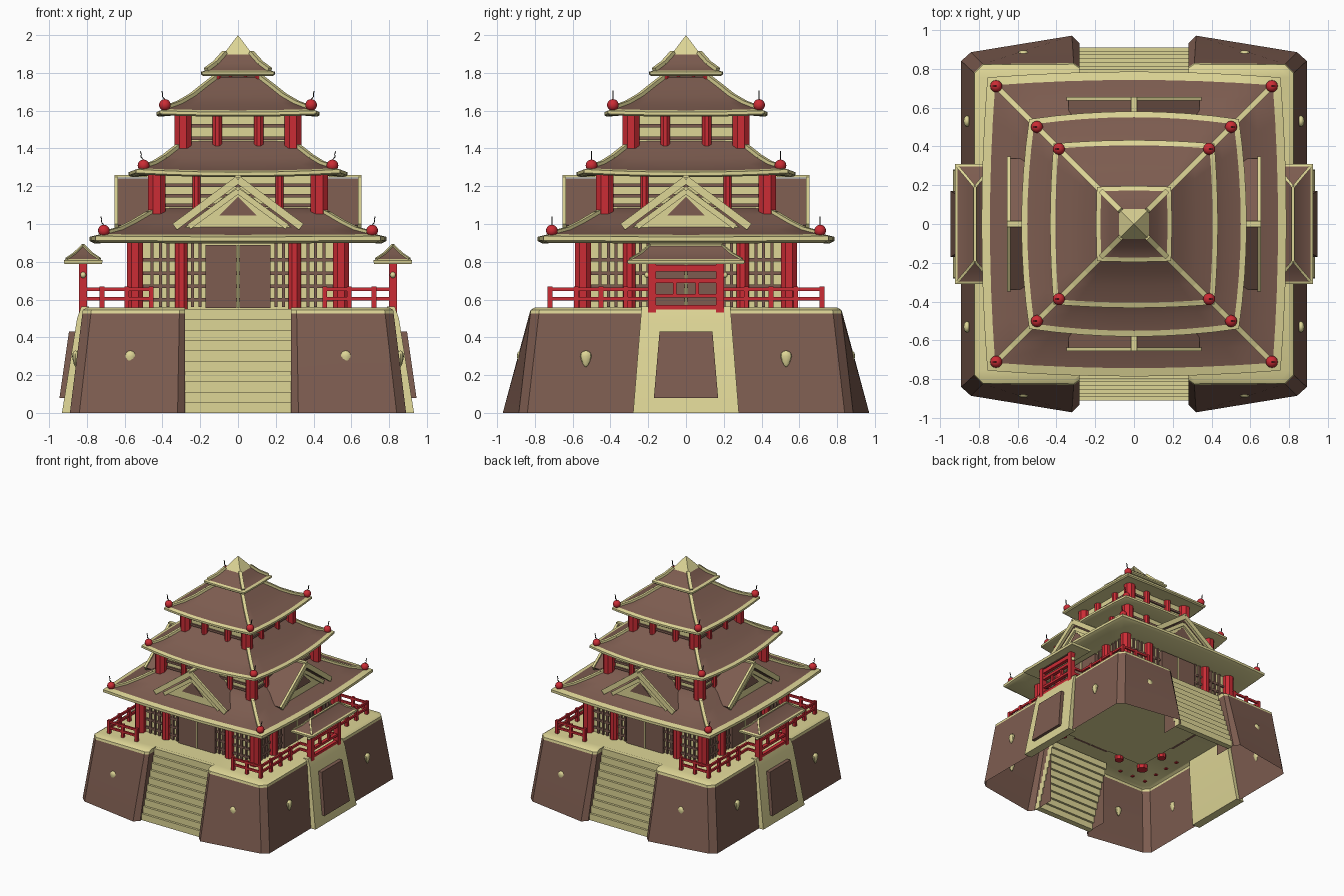
import bpy, bmesh, math
from mathutils import Vector, Matrix

if "Cube" in bpy.data.objects:
    bpy.data.objects.remove(bpy.data.objects["Cube"])

def material(name, rgb):
    m = bpy.data.materials.new(name)
    m.diffuse_color = (*rgb, 1)
    m.use_nodes = True
    m.node_tree.nodes["Principled BSDF"].inputs["Base Color"].default_value = m.diffuse_color
    return m

BROWN = material("brown", (0.205, 0.108, 0.08))
CREAM = material("cream", (0.73, 0.67, 0.305))
RED = material("red", (0.60, 0.025, 0.035))
BLACK = material("black", (0.02, 0.02, 0.02))

def finish(name, bm, mats, mirror="", angle=30):
    bmesh.ops.recalc_face_normals(bm, faces=bm.faces)
    me = bpy.data.meshes.new(name)
    bm.to_mesh(me)
    bm.free()
    for m in mats:
        me.materials.append(m)
    me.shade_smooth()
    me.set_sharp_from_angle(angle=math.radians(angle))
    ob = bpy.data.objects.new(name, me)
    bpy.context.collection.objects.link(ob)
    if mirror:
        mod = ob.modifiers.new("mirror", 'MIRROR')
        mod.use_axis = ("x" in mirror, "y" in mirror, False)
        mod.use_mirror_merge = False
    return ob

def bar(bm, p, q, w, h):
    """Box from p to q, w wide sideways and h thick."""
    p, q = Vector(p), Vector(q)
    x = (q - p).normalized()
    ref = Vector((0, 0, 1)) if abs(x.z) < .99 else Vector((0, 1, 0))
    y = ref.cross(x).normalized()
    z = x.cross(y)
    M = Matrix((x * (q - p).length, y * w, z * h)).transposed().to_4x4()
    M.translation = (p + q) / 2
    bmesh.ops.create_cube(bm, size=1, matrix=M)

def pillar(bm, x, y, z0, z1, r):
    M = Matrix.Translation((x, y, (z0 + z1) / 2)) @ Matrix.Rotation(math.pi / 8, 4, 'Z')
    bmesh.ops.create_cone(bm, cap_ends=True, segments=8, radius1=r * 1.08, radius2=r * 1.08,
                          depth=z1 - z0, matrix=M)

def loft(bm, rings, mats, closed=True):
    vs = [[bm.verts.new(p) for p in r] for r in rings]
    n = len(rings[0])
    for a, b, m in zip(vs, vs[1:], mats):
        for i in range(n if closed else n - 1):
            j = (i + 1) % n
            bm.faces.new((a[i], a[j], b[j], b[i])).material_index = m
    return vs

def prism(bm, pts, y0, y1):
    """Front-facing polygon (x, z) with depth."""
    vs = loft(bm, [[(x, y, z) for x, z in pts] for y in (y0, y1)], [0])
    bm.faces.new(vs[0])
    bm.faces.new(vs[1])

def spin4(bm):
    geom = bm.verts[:] + bm.edges[:] + bm.faces[:]
    for k in (1, 2, 3):
        d = bmesh.ops.duplicate(bm, geom=geom)["geom"]
        bmesh.ops.rotate(bm, verts=[v for v in d if isinstance(v, bmesh.types.BMVert)],
                         cent=(0, 0, 0), matrix=Matrix.Rotation(k * math.pi / 2, 3, 'Z'))

# Stone base: one hollow quarter, mirrored
bottom = [(.28, -.72), (.28, -.93), (.32, -.97), (.84, -.885), (.89, -.84), (.89, 0)]
top = [(.28, -.72), (.28, -.80), (.31, -.82), (.775, -.82), (.82, -.775), (.82, 0)]
bm = bmesh.new()
rings = []
for f, z, s in ((0, 0, 1), (.94, .525, 1), (.98, .545, 1), (1, .558, .975)):
    rings.append([((a[0] + (b[0] - a[0]) * f) * (s if i > 2 else 1),
                   (a[1] + (b[1] - a[1]) * f) * (s if i else 1), z)
                  for i, (a, b) in enumerate(zip(bottom, top))])
vs = loft(bm, rings, [0, 1, 1], closed=False)
cap = vs[-1] + [bm.verts.new((0, 0, .558)), bm.verts.new((0, -.72, .558))]
bm.faces.new(cap).material_index = 1
finish("stone_base", bm, [BROWN, CREAM], "xy")

# Stairs front and back
bm = bmesh.new()
for i in range(10):
    y, z = -.91 + .019 * i, .055 * i + .0275
    bar(bm, (-.285, y + .025, z), (.285, y + .025, z), .05, .055)
finish("stairs", bm, [CREAM], "y").modifiers["mirror"].use_mirror_merge = False

# Side buttresses with a raised panel
def wedge(name, rows, mat):
    bm = bmesh.new()
    vs = loft(bm, [[(xi, -h, z), (xo, -h, z), (xo, h, z), (xi, h, z)] for xi, xo, h, z in rows],
              [0] * (len(rows) - 1))
    bm.faces.new(vs[-1])
    bm.faces.new(vs[0])
    finish(name, bm, [mat], "x")
wedge("buttress", [(.86, .932, .28, 0), (.79, .852, .24, .50), (.79, .83, .235, .562)], CREAM)
wedge("buttress_panel", [(.90, .945, .17, .08), (.84, .895, .14, .43)], BROWN)

# Teardrop ornaments on the base
bm = bmesh.new()
for x, y, flat in ((.57, -.877, 1), (.86, -.53, 0)):
    vs = bmesh.ops.create_uvsphere(bm, u_segments=12, v_segments=8, radius=.03)["verts"]
    for v in vs:
        if v.co.z < 0:
            k = 1 + v.co.z / .03 * .35
            v.co = (v.co.x * k, v.co.y * k, v.co.z * 1.9)
        v.co.y *= .6 if flat else 1
        v.co.x *= 1 if flat else .6
        v.co += Vector((x, y, .30))
finish("teardrop_ornament", bm, [CREAM], "xy")

# Storeys: walls, pillars and lattice bars
# wall half, z0, z1, corner r, inner pillar x and r, bar heights, upright positions
storeys = [
    ("first", .53, .52, .92, .545, .043, .30, .033, (.60, .67, .74, .81), (.2, .24, .37, .41, .455)),
    ("second", .41, 1.03, 1.27, .43, .046, .22, .022, (1.10, 1.15, 1.205), ()),
    ("third", .28, 1.40, 1.59, .29, .045, .11, .025, (1.455, 1.52), ()),
    ("top", .105, 1.74, 1.80, .11, .02, .04, .008, (1.77,), ())]
for name, w, z0, z1, c, r, ix, ir, bars, ups in storeys:
    bm = bmesh.new()
    bar(bm, (0, 0, max(z0, .55)), (0, 0, z1), 2 * w, 2 * w)
    finish(name + "_storey_wall", bm, [CREAM])
    bm = bmesh.new()
    pillar(bm, c, -c, z0, z1, r)
    for s in (-1, 1):
        pillar(bm, s * ix, -w - ir * .5, z0, z1, ir)
    spin4(bm)
    finish(name + "_storey_pillars", bm, [RED])
    bm = bmesh.new()
    for z in bars:
        bar(bm, (-w, -w - .004, z), (w, -w - .004, z), .018, .018)
    for x in ups:
        for s in (-1, 1):
            bar(bm, (s * x, -w - .006, .56), (s * x, -w - .006, z1 - .01), .016, .02)
    spin4(bm)
    finish(name + "_storey_lattice", bm, [BROWN])

# Double doors
bm = bmesh.new()
for s in (-1, 1):
    bar(bm, (s * .09, -.545, .555), (s * .09, -.545, .89), .165, .03)
spin4(bm)
finish("doors", bm, [BROWN])
bm = bmesh.new()
bar(bm, (0, -.55, .555), (0, -.55, .89), .012, .03)
spin4(bm)
finish("door_split", bm, [CREAM])

# Roofs: square rings with edges bowed outward; first five rings are the cream eave
def roof(name, prof, bulge, lift, tip=False):
    bm = bmesh.new()
    n, rings = 8, []
    m0 = max(m for m, z in prof)
    def corner(m):
        return m - bulge * (m / m0) ** 2
    for m, z in prof:
        a, ring = corner(m), []
        for k in range(4):
            R = Matrix.Rotation(k * math.pi / 2, 3, 'Z')
            for i in range(n):
                t = -1 + 2 * i / n
                ring.append(R @ Vector((t * a, -a - (m - a) * (1 - t * t),
                                        z + lift * t * t * (m / m0) ** 2)))
        rings.append(ring)
    vs = loft(bm, rings, [1] * 4 + [0] * (len(prof) - 5))
    bm.faces.new(vs[-1])
    finish(name, bm, [BROWN, CREAM])
    bm = bmesh.new()
    pts = [(corner(m), z + lift * (m / m0) ** 2) for m, z in prof[4:]]
    for (a, z), (b, y) in zip(pts, pts[1:]):
        bar(bm, (a, -a, z + .004), (b, -b, y + .004), .026, .02)
    spin4(bm)
    finish(name + "_hip_ridges", bm, [CREAM])

roof("first_roof", [(.53, .905), (.76, .897), (.785, .91), (.785, .932), (.742, .943),
                    (.65, .967), (.57, 1.005), (.49, 1.05), (.40, 1.09)], .03, .004)
roof("second_roof", [(.40, 1.258), (.56, 1.248), (.58, 1.256), (.58, 1.274), (.55, 1.282),
                     (.47, 1.31), (.41, 1.345), (.35, 1.39), (.28, 1.44)], .04, .015)
roof("third_roof", [(.27, 1.58), (.42, 1.568), (.432, 1.576), (.432, 1.592), (.405, 1.602),
                    (.32, 1.635), (.25, 1.675), (.18, 1.73), (.10, 1.79)], .018, .008)
roof("top_roof", [(.09, 1.792), (.185, 1.784), (.195, 1.792), (.195, 1.806), (.172, 1.813),
                  (.12, 1.85), (.07, 1.905)], .004, 0)
bm = bmesh.new()
bmesh.ops.create_cone(bm, cap_ends=True, segments=4, radius1=.078 * 2 ** .5, radius2=0, depth=.103,
                      matrix=Matrix.Translation((0, 0, 1.9485)) @ Matrix.Rotation(math.pi / 4, 4, 'Z'))
finish("roof_tip", bm, [CREAM])

# Gables on all four sides of the first roof
slabs, beams, plate, tri = (bmesh.new() for _ in range(4))
for s in (-1, 1):
    bar(slabs, (0, -.53, 1.232), (s * .33, -.53, .985), .235, .025)
    bar(beams, (0, -.645, 1.235), (s * .335, -.645, .985), .02, .04)
    bar(beams, (0, -.628, 1.175), (s * .26, -.628, .985), .016, .03)
bar(beams, (0, -.655, 1.252), (0, -.41, 1.252), .03, .014)
prism(plate, [(-.29, .975), (.29, .975), (0, 1.20)], -.615, -.60)
prism(tri, [(-.10, 1.045), (.10, 1.045), (0, 1.145)], -.622, -.614)
for b, name, mat in ((slabs, "gable_roof", BROWN), (beams, "gable_beams", CREAM),
                     (plate, "gable_front", CREAM), (tri, "gable_panel", BROWN)):
    spin4(b)
    finish(name, b, [mat])

# Red balls with thin curled wires on the roof corners
bm, wire = bmesh.new(), bmesh.new()
for a, z in ((.71, .965), (.50, 1.31), (.387, 1.63)):
    bmesh.ops.create_uvsphere(bm, u_segments=16, v_segments=10, radius=.031,
                              matrix=Matrix.Translation((a, -a, z)))
    path = [(0, .028), (.013, .045), (.012, .06), (.017, .075)]
    for (d, h), (e, g) in zip(path, path[1:]):
        bar(wire, (a + d, -a, z + h), (a + e, -a, z + g), .005, .005)
finish("corner_balls", bm, [RED], "xy", 60)
finish("corner_wires", wire, [BLACK], "xy")

# Terrace railings
bm = bmesh.new()
path = [(.455, -.72), (.72, -.72), (.72, -.19), (.82, -.19)]
for (a, b), (c, d) in zip(path, path[1:]):
    for z in (.605, .655):
        bar(bm, (a, b, z), (c, d, z), .016, .018)
for x, y in ((.46, -.72), (.59, -.72), (.72, -.72), (.72, -.58), (.72, -.45), (.72, -.32)):
    bar(bm, (x, y, .55), (x, y, .67), .024, .024)
finish("railing", bm, [RED], "xy")

# Side gates: frame, round beam ends and small hipped roof
bm = bmesh.new()
for s in (-1, 1):
    bar(bm, (.82, s * .18, .47), (.82, s * .18, .80), .042, .042)
    bar(bm, (.82, s * .06, .62), (.82, s * .06, .70), .02, .02)
for z, h in ((.555, .03), (.62, .02), (.70, .025), (.765, .035)):
    bar(bm, (.82, -.2, z), (.82, .2, z), .03, h)
finish("gate_frame", bm, [RED], "x")
bm = bmesh.new()
for s in (-1, 1):
    bmesh.ops.create_uvsphere(bm, u_segments=10, v_segments=8, radius=.016,
                              matrix=Matrix.Translation((.82, s * .205, .73)))
finish("gate_beam_ends", bm, [CREAM], "x", 60)
bm = bmesh.new()
rings = [[(.82 + a * u, b * v, z) for u, v in ((-1, -1), (1, -1), (1, 1), (-1, 1))]
         for a, b, z in ((.02, .18, .795), (.098, .305, .788), (.102, .31, .797),
                         (.102, .31, .808), (.088, .295, .814), (.045, .245, .843), (.004, .19, .888))]
vs = loft(bm, rings, [1] * 4 + [0] * 2)
bm.faces.new(vs[-1])
bm.faces.new(vs[0])
finish("gate_roof", bm, [BROWN, CREAM], "x")
bm = bmesh.new()
for u in (-1, 1):
    for v in (-1, 1):
        bar(bm, (.82 + .088 * u, .295 * v, .815), (.82 + .045 * u, .245 * v, .844), .014, .01)
        bar(bm, (.82 + .045 * u, .245 * v, .844), (.82, .19 * v, .888), .014, .01)
bar(bm, (.82, -.19, .887), (.82, .19, .887), .016, .012)
finish("gate_roof_ridges", bm, [CREAM], "x")
